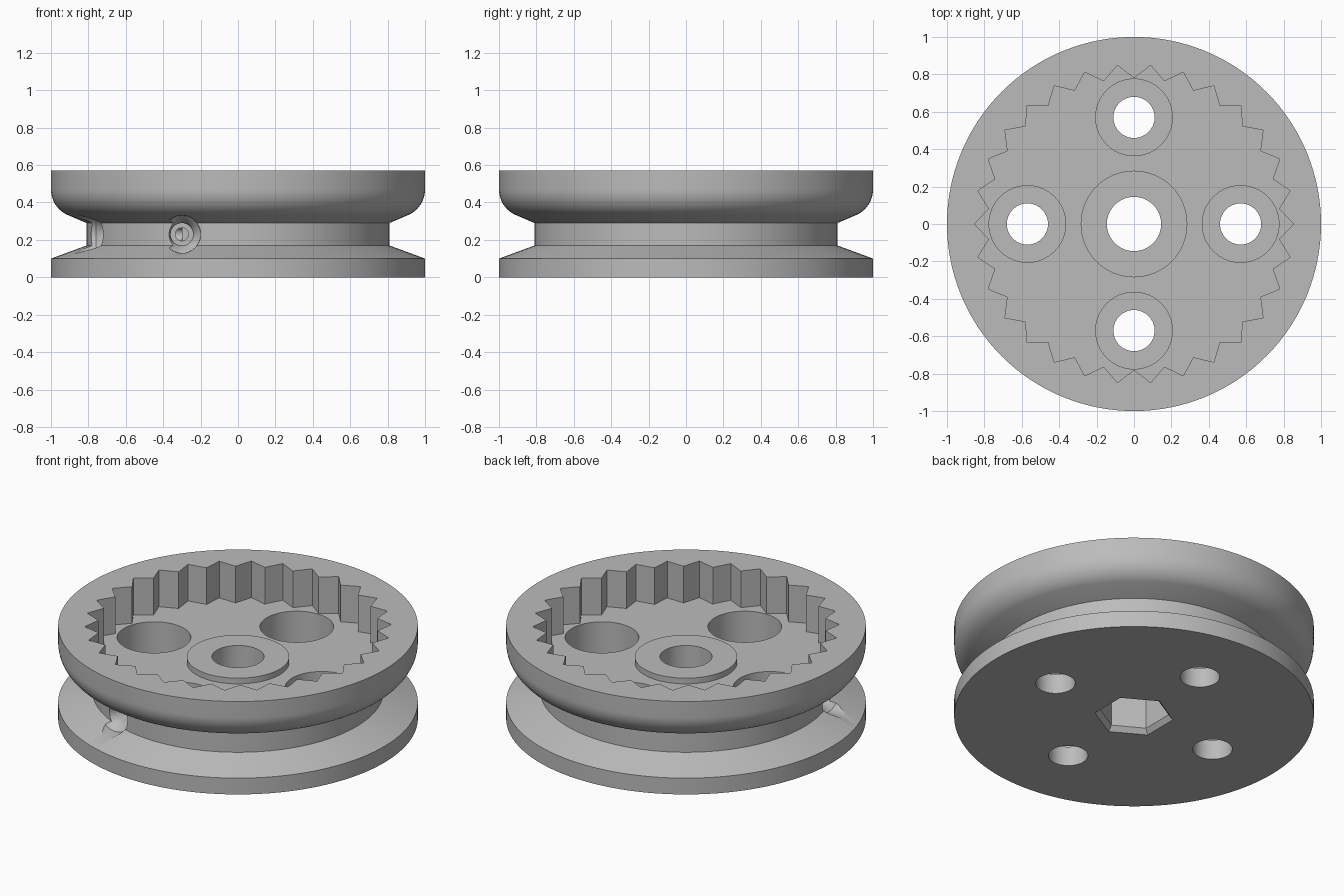
import bpy, bmesh, math
from mathutils import Matrix, Vector

cube = bpy.data.objects.get("Cube")
if cube:
    bpy.data.objects.remove(cube, do_unlink=True)

grey = bpy.data.materials.new("plain grey")
grey.use_nodes = True
grey.diffuse_color = (0.5, 0.5, 0.5, 1)
grey.node_tree.nodes["Principled BSDF"].inputs["Base Color"].default_value = (0.5, 0.5, 0.5, 1)


def finish(bm, name, matrix):
    bmesh.ops.recalc_face_normals(bm, faces=bm.faces)
    bm.transform(matrix)
    mesh = bpy.data.meshes.new(name)
    bm.to_mesh(mesh)
    bm.free()
    mesh.materials.append(grey)
    ob = bpy.data.objects.new(name, mesh)
    bpy.context.collection.objects.link(ob)
    return ob


def lathe(name, profile, steps=64, matrix=Matrix()):
    """Spin (radius, height) points about z, closing both ends on the axis."""
    pts = [(0, profile[0][1])] + profile + [(0, profile[-1][1])]
    bm = bmesh.new()
    vs = [bm.verts.new((r, 0, z)) for r, z in pts]
    es = [bm.edges.new(pair) for pair in zip(vs, vs[1:])]
    bmesh.ops.spin(bm, geom=vs + es, cent=(0, 0, 0), axis=(0, 0, 1),
                   angle=math.tau, steps=steps)
    bmesh.ops.remove_doubles(bm, verts=bm.verts, dist=1e-5)
    return finish(bm, name, matrix)


def prism(name, outline, bottom, top):
    bm = bmesh.new()
    face = bm.faces.new([bm.verts.new((x, y, bottom)) for x, y in outline])
    ext = bmesh.ops.extrude_face_region(bm, geom=[face])["geom"]
    bmesh.ops.translate(bm, vec=(0, 0, top - bottom),
                        verts=[v for v in ext if isinstance(v, bmesh.types.BMVert)])
    return finish(bm, name, Matrix())


def combine(target, tool, operation="DIFFERENCE"):
    mod = target.modifiers.new(tool.name, "BOOLEAN")
    mod.operation, mod.object, mod.solver = operation, tool, "EXACT"
    bpy.context.view_layer.objects.active = target
    bpy.ops.object.modifier_apply(modifier=mod.name)
    bpy.data.objects.remove(tool, do_unlink=True)


# Grooved wheel: flat lower rim, narrow neck, rounded upper rim
HEIGHT = 0.57
profile = [(1, 0), (1, 0.1), (0.81, 0.17), (0.81, 0.29)]
for i in range(11):
    a = math.radians(-62 + 62 * i / 10)
    profile.append((0.85 + 0.15 * math.cos(a), 0.47 + 0.15 * math.sin(a)))
profile.append((1, HEIGHT))
wheel = lathe("grooved_wheel", profile, 128)

# Recess with internal teeth
TEETH = 30
outline = []
for i in range(2 * TEETH):
    a = math.pi * i / TEETH
    r = 0.78 if i % 2 else 0.853
    outline.append((r * math.cos(a), r * math.sin(a)))
FLOOR = 0.345
combine(wheel, prism("toothed_recess", outline, FLOOR, HEIGHT + 0.1))

# Raised central boss
combine(wheel, lathe("boss", [(0.285, 0.25), (0.285, 0.38)]), "UNION")

# Central bore with a chamfered hexagonal socket underneath
combine(wheel, lathe("bore", [(0.145, 0.1), (0.145, 0.6)]))
combine(wheel, lathe("hex_socket", [(0.245, -0.03), (0.195, 0.03), (0.195, 0.22)],
                     6, Matrix.Rotation(math.pi / 2, 4, "Z")))

# Four counterbored holes
for i in range(4):
    place = Matrix.Rotation(i * math.pi / 2, 4, "Z") @ Matrix.Translation((0.57, 0, 0))
    combine(wheel, lathe("stepped_hole",
                         [(0.11, -0.1), (0.11, 0.12), (0.205, 0.12), (0.205, 0.5)],
                         64, place))

# Two flared cord holes entering the neck at right angles
cord = [(0.035, 0.3), (0.035, 0.62), (0.06, 0.62), (0.06, 0.69),
        (0.07, 0.725), (0.1, 0.76), (0.105, 1.1)]
for offset, turn in (((-0.3, 0, 0.23), Matrix.Rotation(math.pi / 2, 4, "X")),
                     ((0, -0.3, 0.23), Matrix.Rotation(-math.pi / 2, 4, "Y"))):
    combine(wheel, lathe("cord_hole", cord, 40, Matrix.Translation(Vector(offset)) @ turn))

# Smooth rounded surfaces, keep hard edges
bpy.ops.object.select_all(action="DESELECT")
wheel.select_set(True)
bpy.context.view_layer.objects.active = wheel
bpy.ops.object.shade_smooth_by_angle(angle=math.radians(25))
